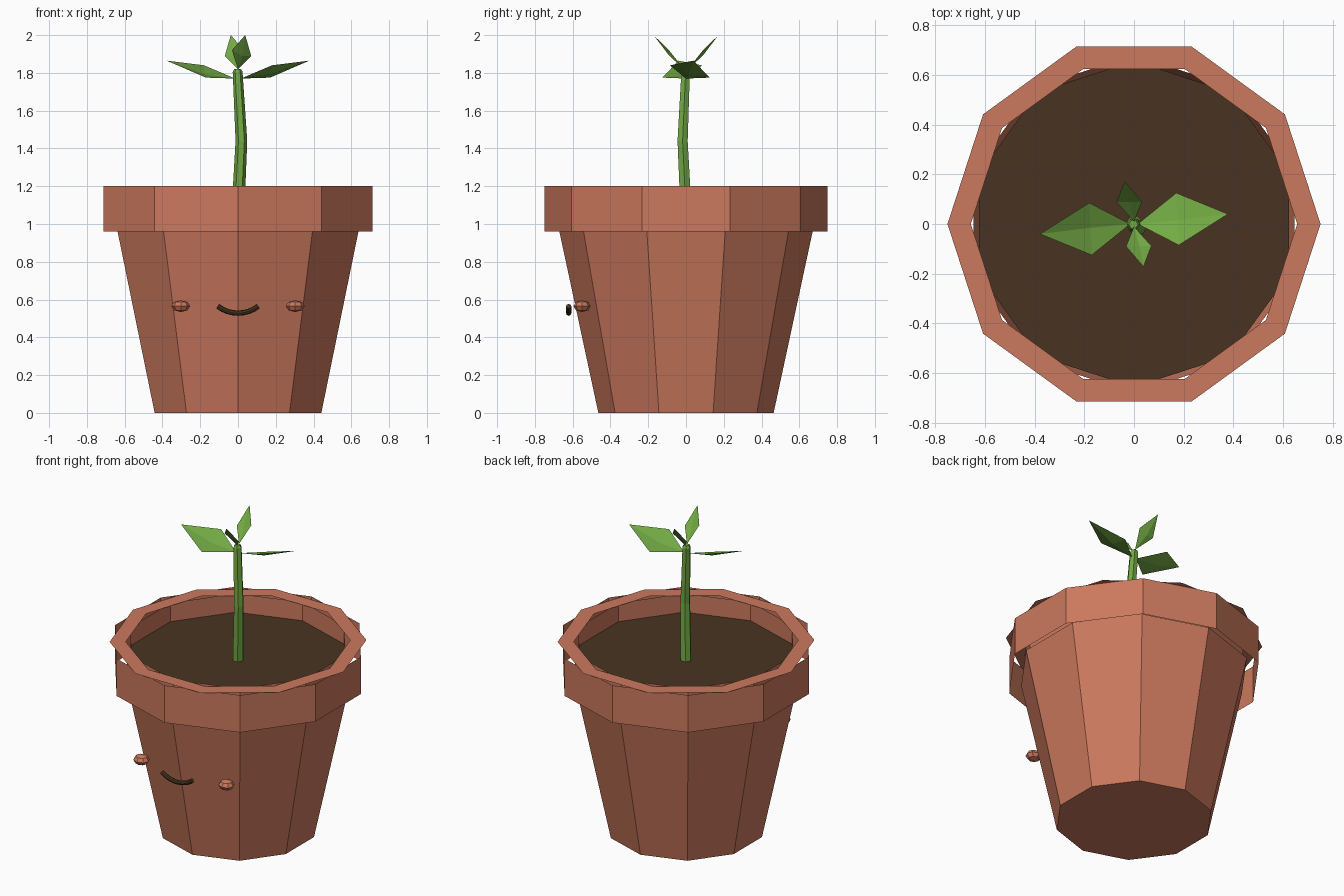
import bpy, bmesh, math
from mathutils import Vector

old = bpy.data.objects.get("Cube")
if old:
    bpy.data.objects.remove(old, do_unlink=True)


def material(name, rgb):
    m = bpy.data.materials.new(name)
    m.use_nodes = True
    m.diffuse_color = (*rgb, 1)
    m.node_tree.nodes["Principled BSDF"].inputs["Base Color"].default_value = (*rgb, 1)
    return m


CLAY = material("terracotta", (0.60, 0.19, 0.11))
SOIL = material("dark_soil", (0.066, 0.034, 0.016))
GREEN = material("leaf_green", (0.17, 0.40, 0.057))
SIDES = 10


def finish(bm, name, mat, recalc=False):
    if recalc:
        bmesh.ops.recalc_face_normals(bm, faces=bm.faces)
    mesh = bpy.data.meshes.new(name)
    bm.to_mesh(mesh)
    bm.free()
    mesh.materials.append(mat)
    obj = bpy.data.objects.new(name, mesh)
    bpy.context.collection.objects.link(obj)
    return obj


def ring(bm, radius, z, turn):
    """Decagon of vertices, starting at the given angle."""
    step = math.tau / SIDES
    return [bm.verts.new((radius * math.cos(turn + i * step),
                          radius * math.sin(turn + i * step), z)) for i in range(SIDES)]


def bridge(bm, a, b):
    n = len(a)
    for i in range(n):
        j = (i + 1) % n
        bm.faces.new((a[i], a[j], b[j], b[i]))


def tube(name, points, radii, side, sides, mat):
    """Capped tube along a path; side is a steady cross axis."""
    bm = bmesh.new()
    pts = [Vector(p) for p in points]
    rings = []
    for i, p in enumerate(pts):
        along = (pts[min(i + 1, len(pts) - 1)] - pts[max(i - 1, 0)]).normalized()
        u = (Vector(side) - along * along.dot(Vector(side))).normalized()
        v = along.cross(u)
        angles = [math.tau * k / sides for k in range(sides)]
        rings.append([bm.verts.new(p + radii[i] * (u * math.cos(a) + v * math.sin(a)))
                      for a in angles])
    for a, b in zip(rings, rings[1:]):
        bridge(bm, a, b)
    bm.faces.new(rings[0])
    bm.faces.new(rings[-1])
    return finish(bm, name, mat, True)


CORNER_FRONT = math.pi / 2   # decagon corner on the y axis
CORNER_SIDE = 0              # decagon corner on the x axis

# Pot body: tapered decagon with a base
bm = bmesh.new()
base = ring(bm, 0.464, 0, CORNER_FRONT)
bridge(bm, base, ring(bm, 0.679, 1.0, CORNER_FRONT))
bm.faces.new(base[::-1])
finish(bm, "pot_body", CLAY)

# Rim: upright outer and inner walls
bm = bmesh.new()
bridge(bm, ring(bm, 0.75, 0.96, CORNER_FRONT), ring(bm, 0.75, 1.2, CORNER_FRONT))
bridge(bm, ring(bm, 0.656, 1.2, CORNER_FRONT), ring(bm, 0.656, 0.96, CORNER_FRONT))
finish(bm, "rim_walls", CLAY)

# Rim: flat lip, turned half a side from the walls
bm = bmesh.new()
bridge(bm, ring(bm, 0.75, 1.2, CORNER_SIDE), ring(bm, 0.656, 1.2, CORNER_SIDE))
finish(bm, "rim_lip", CLAY)

# Soil disc
bm = bmesh.new()
bm.faces.new(ring(bm, 0.656, 1.08, CORNER_FRONT))
finish(bm, "soil", SOIL)

# Bent stem
tube("stem", [(0, 0, 1.07), (0.018, -0.018, 1.44), (-0.002, -0.002, 1.805), (-0.002, -0.002, 1.82)],
     [0.034, 0.031, 0.026, 0.018], (1, 0, 0), 6, GREEN)


# Leaves: folded kites, each pair half a turn apart
def leaf(name, root, right, tip, left, mid, half_turn):
    bm = bmesh.new()
    s = -1 if half_turn else 1
    r, a, t, b, m = [bm.verts.new((s * x, s * y, z)) for x, y, z in (root, right, tip, left, mid)]
    for tri in ((r, a, m), (a, t, m), (t, b, m), (b, r, m)):
        bm.faces.new(tri)
    finish(bm, name, GREEN)


for half_turn, wide_name, small_name in ((False, "left_leaf", "front_leaf"),
                                         (True, "right_leaf", "back_leaf")):
    leaf(wide_name, (0.015, 0, 1.77), (0.18, -0.085, 1.84), (0.378, 0.04, 1.865),
         (0.17, 0.125, 1.775), (0.175, 0.015, 1.792), half_turn)
    leaf(small_name, (0, -0.01, 1.82), (-0.032, -0.09, 1.92), (0.038, -0.172, 2.0),
         (0.07, -0.088, 1.89), (0.022, -0.088, 1.89), half_turn)

# Smile: thin tube along an arc
arc, steps, spread = 0.175, 8, math.radians(38)
turns = [spread * (2 * i / steps - 1) for i in range(steps + 1)]
tube("smile", [(arc * math.sin(t), -0.621, 0.528 + arc * (1 - math.cos(t))) for t in turns],
     [0.014] * (steps + 1), (0, 1, 0), 8, SOIL)

# Cheeks: flattened faceted balls
for name, x in (("left_cheek", 0.303), ("right_cheek", -0.303)):
    bm = bmesh.new()
    bmesh.ops.create_uvsphere(bm, u_segments=8, v_segments=4, radius=1)
    bmesh.ops.scale(bm, vec=(0.05, 0.046, 0.031), verts=bm.verts)
    bmesh.ops.translate(bm, vec=(x, -0.55, 0.565), verts=bm.verts)
    finish(bm, name, CLAY)
